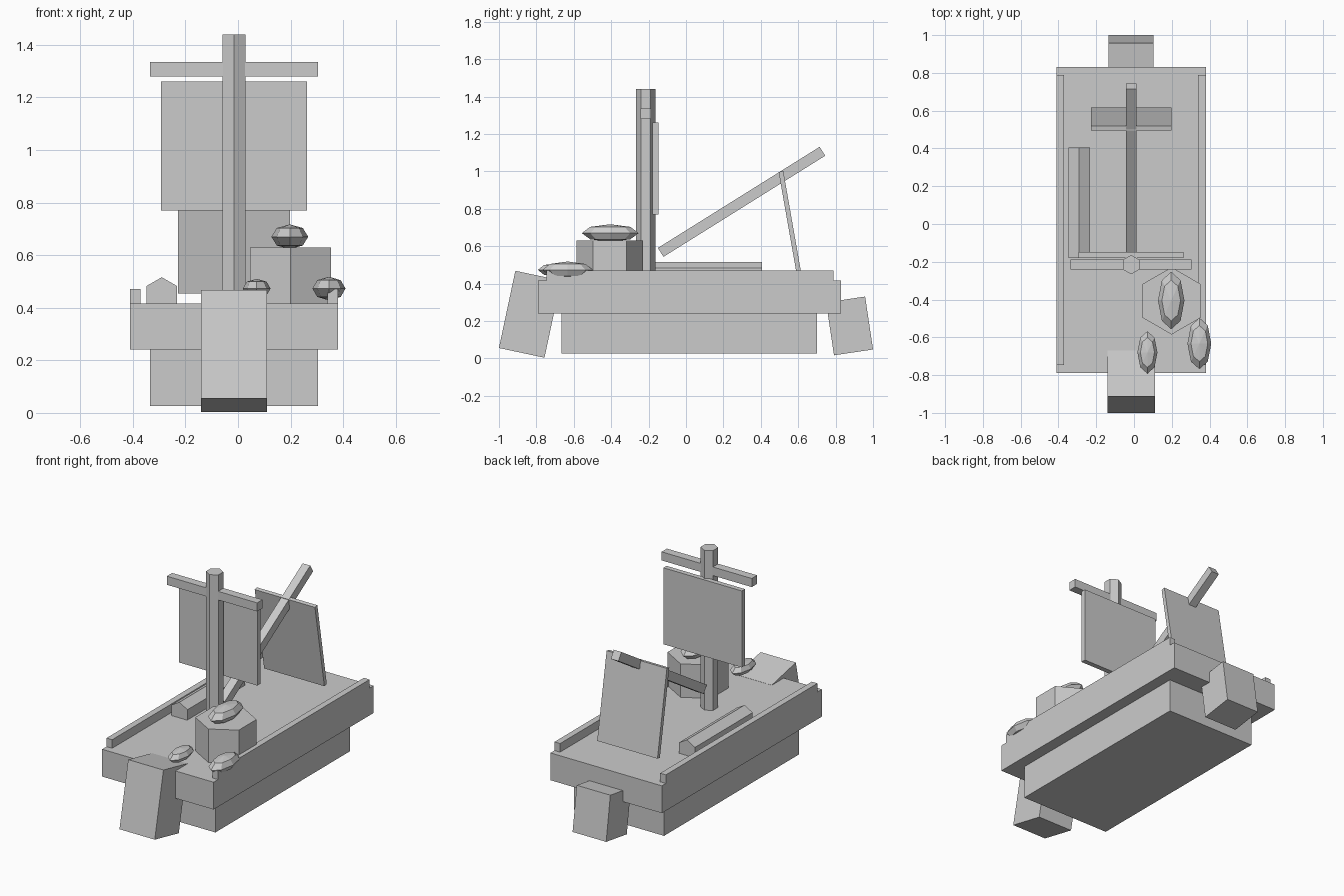
import bpy, bmesh
from math import radians, pi
from mathutils import Matrix, Vector

if "Cube" in bpy.data.objects:
    bpy.data.objects.remove(bpy.data.objects["Cube"])

CX = -0.015  # centre line of the boat


def finish(name, bm, matrix):
    bmesh.ops.recalc_face_normals(bm, faces=bm.faces)
    mesh = bpy.data.meshes.new(name)
    bm.to_mesh(mesh)
    bm.free()
    obj = bpy.data.objects.new(name, mesh)
    obj.matrix_world = matrix
    bpy.context.collection.objects.link(obj)
    return obj


def box(name, center, size, tilt=0):
    bm = bmesh.new()
    bmesh.ops.create_cube(bm, size=1)
    bmesh.ops.scale(bm, vec=size, verts=bm.verts)
    return finish(name, bm, Matrix.Translation(center) @ Matrix.Rotation(radians(tilt), 4, 'X'))


def hex_prism(name, center, radius, depth, tilt=0):
    # hexagon with corners pointing along y before tilting
    bm = bmesh.new()
    bmesh.ops.create_cone(bm, cap_ends=True, segments=6, radius1=radius, radius2=radius,
                          depth=depth, matrix=Matrix.Rotation(0, 4, 'Z'))
    top = max(bm.verts, key=lambda v: v.co.y)
    if abs(top.co.y - radius) > radius * 0.05:
        bmesh.ops.rotate(bm, verts=bm.verts, matrix=Matrix.Rotation(pi / 6, 3, 'Z'))
    return finish(name, bm, Matrix.Translation(center) @ Matrix.Rotation(radians(tilt), 4, 'X'))


def bundle(name, center, radii):
    # faceted flattened ellipsoid
    bm = bmesh.new()
    bmesh.ops.create_uvsphere(bm, u_segments=8, v_segments=4, radius=1)
    bmesh.ops.scale(bm, vec=radii, verts=bm.verts)
    return finish(name, bm, Matrix.Translation(center))


# Hull and deck
box("hull", (CX, 0.018, 0.133), (0.64, 1.365, 0.215))
box("deck", (CX, 0.02, 0.328), (0.79, 1.62, 0.175))
for side, label in ((-1, "left"), (1, "right")):
    box(label + "_rail", (CX + side * 0.375, 0.022, 0.443), (0.04, 1.535, 0.055))

# Tilted end blocks
box("bow_block", (CX, -0.8345, 0.236), (0.25, 0.249, 0.422), -12)
box("stern_block", (CX, 0.8745, 0.1735), (0.238, 0.211, 0.286), 8.5)

# Mast, yard and main sail
hex_prism("mast", (CX, -0.215, 0.92), 0.051, 1.04)
box("yard", (CX, -0.215, 1.308), (0.64, 0.054, 0.055))
box("main_sail", (CX, -0.163, 1.015), (0.555, 0.032, 0.49))

# Sloping boom and rear sail
box("boom", (CX, 0.297, 0.837), (0.054, 1.02, 0.056), 32)
box("rear_sail", (CX, 0.5555, 0.728), (0.427, 0.025, 0.55), 10)

# Deck cargo
hex_prism("barrel", (0.199, -0.407, 0.515), 0.178, 0.23)
hex_prism("log", (-0.29, 0.113, 0.45), 0.066, 0.585, 90)
bundle("bundle_on_barrel", (0.197, -0.405, 0.67), (0.07, 0.152, 0.047))
bundle("bundle_small", (0.071, -0.68, 0.473), (0.053, 0.112, 0.037))
bundle("bundle_large", (0.346, -0.633, 0.473), (0.063, 0.135, 0.045))
